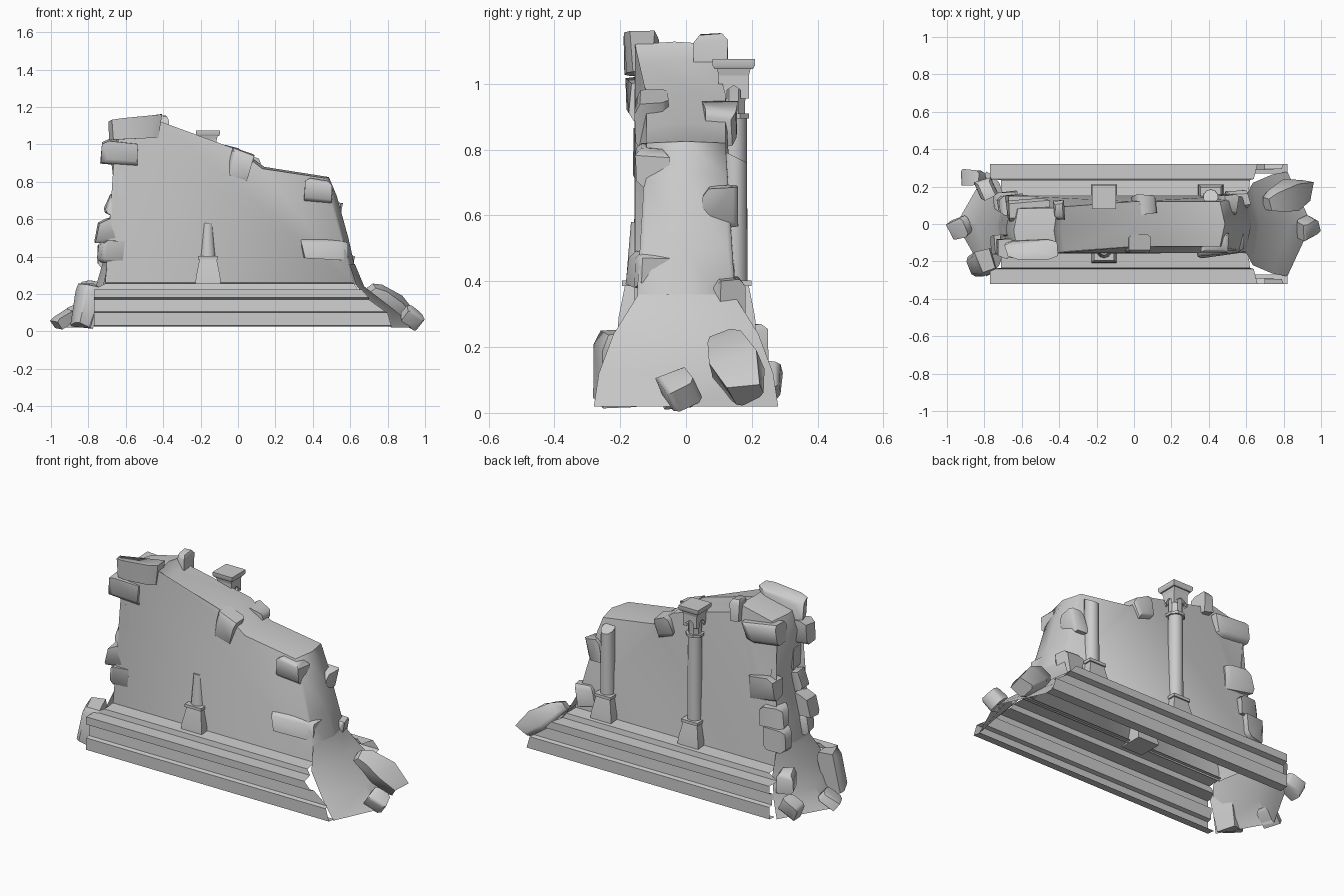
import bpy, bmesh, math, random
from mathutils import Vector, Euler

random.seed(4)
cube = bpy.data.objects.get("Cube")
if cube:
    bpy.data.objects.remove(cube)

stone = bpy.data.materials.new("grey stone")
stone.use_nodes = True
grey = (0.6, 0.6, 0.6, 1)
stone.diffuse_color = grey
stone.node_tree.nodes["Principled BSDF"].inputs["Base Color"].default_value = grey


def finish(name, bm, angle=40):
    bmesh.ops.recalc_face_normals(bm, faces=bm.faces)
    mesh = bpy.data.meshes.new(name)
    bm.to_mesh(mesh)
    bm.free()
    mesh.materials.append(stone)
    obj = bpy.data.objects.new(name, mesh)
    bpy.context.collection.objects.link(obj)
    bpy.ops.object.select_all(action="DESELECT")
    obj.select_set(True)
    bpy.context.view_layer.objects.active = obj
    bpy.ops.object.shade_smooth_by_angle(angle=math.radians(angle))


def bridge(bm, a, b, closed=True):
    count = len(a)
    for i in range(count if closed else count - 1):
        j = (i + 1) % count
        bm.faces.new((a[i], a[j], b[j], b[i]))


# Broken wall: thicker towards the foot, leaning forward at its tall end
def wall_depth(x, z):
    half = .12 + .12 * max(0, .55 - z)
    lean = .1 * max(0, z - .7) * min(1, max(0, -x * 2))
    return -half - lean, half - lean


outline = [(-.71, .25), (-.68, .5), (-.63, .74), (-.66, .97), (-.62, 1.07),
           (-.41, 1.12), (-.37, 1.065), (0, .97), (.13, .87), (.46, .82),
           (.5, .72), (.56, .5), (.62, .25)]
bm = bmesh.new()
front, middle, back = [], [], []
for x, z in outline:
    near, far = wall_depth(x, z)
    out = Vector((x, 0, z - .55)).normalized()
    front.append(bm.verts.new((x, near, z)))
    middle.append(bm.verts.new((x + out.x * .03, (near + far) / 2, z + max(out.z, 0) * .01)))
    back.append(bm.verts.new((x, far, z)))
bridge(bm, front, middle, False)
bridge(bm, middle, back, False)
bmesh.ops.triangulate(bm, faces=[bm.faces.new(front), bm.faces.new(back)])
finish("broken_wall", bm, 50)

# Flared wall ends, hollow inside: height, corner, half depth, pointed tip
flares = {"left_flare": [(.02, -.79, .28, -.95), (.12, -.76, .265, -.84),
                         (.24, -.72, .22, -.76), (.36, -.695, .145, -.725)],
          "right_flare": [(.02, .82, .28, .95), (.12, .74, .265, .83),
                          (.24, .635, .22, .675), (.36, .595, .145, .625)]}
for name, levels in flares.items():
    bm = bmesh.new()
    rows = [[bm.verts.new(p) for p in ((corner, -depth, z), (tip, 0, z), (corner, depth, z))]
            for z, corner, depth, tip in levels]
    for a, b in zip(rows, rows[1:]):
        bridge(bm, a, b, False)
    finish(name, bm, 30)

# Stepped mouldings on both long sides: depth, height, broken right end
moulding = [(.27, .025, .82), (.32, .03, .82), (.32, .1, .8), (.295, .105, .79),
            (.29, .17, .7), (.32, .18, .7), (.32, .225, .66), (.24, .225, .64),
            (.235, .255, .62), (.14, .262, .61)]
for side, label in ((-1, "front"), (1, "back")):
    bm = bmesh.new()
    a = [bm.verts.new((-.77 if z < .23 else -.71, side * y, z)) for y, z, end in moulding]
    b = [bm.verts.new((end, side * y, z)) for y, z, end in moulding]
    bridge(bm, a, b, False)
    finish(label + "_moulding", bm, 30)


# Stack of rings of a given height and half width
def stack(name, x, y, levels, count, tilt=0):
    bm = bmesh.new()
    grow = 1 / math.cos(math.pi / count)
    loops = []
    for z, half in levels:
        loop = []
        for i in range(count):
            a = math.tau * (i + .5) / count
            dx, dy = half * grow * math.cos(a), half * grow * math.sin(a)
            drop = tilt * dy if len(loops) == len(levels) - 1 else 0
            loop.append(bm.verts.new((x + dx, y + dy, z - drop)))
        loops.append(loop)
    for a, b in zip(loops, loops[1:]):
        bridge(bm, a, b)
    bm.faces.new(loops[0])
    bm.faces.new(loops[-1])
    finish(name, bm)


# Three columns with plinth, collar and shaft
for label, x, y, top, tip, tilt in [("front_stub", -.16, -.14, .58, .026, 0),
                                    ("back_tall", -.16, .145, .9, .038, 0),
                                    ("back_broken", .41, .145, .78, .038, .5)]:
    stack(label + "_plinth", x, y, [(.25, .068), (.29, .065), (.385, .046)], 4)
    stack(label + "_collar", x, y, [(.385, .054), (.402, .054)], 4)
    stack(label + "_shaft", x, y, [(.4, .04), (top, tip)], 10, tilt)

# Capital of the tall column
cx, cy = -.16, .145
stack("capital_ring", cx, cy, [(.895, .047), (.91, .047)], 8)
stack("capital_bell", cx, cy, [(.91, .034), (.985, .036), (1.03, .046)], 8)
stack("capital_neck", cx, cy, [(1.025, .046), (1.05, .052)], 4)
stack("capital_slab", cx, cy, [(1.045, .058), (1.055, .064), (1.075, .064)], 4)

# Arched leaf on each face of the capital
half_arch = [(.044, 1.03), (.044, .955), (.03, .975)]
arch = [(-s, z) for s, z in half_arch] + [(0, .995)] + half_arch[::-1]
for i in range(4):
    a = i * math.pi / 2
    out = Vector((math.cos(a), math.sin(a), 0))
    along = Vector((-out.y, out.x, 0))
    bm = bmesh.new()
    inner, outer = [[bm.verts.new(Vector((cx, cy, z)) + out * d + along * s) for s, z in arch]
                    for d in (.02, .046)]
    bridge(bm, inner, outer)
    bm.faces.new(outer)
    finish("capital_leaf", bm, 30)


# Irregular chamfered stone block, optionally narrowed towards both ends
def block(name, place, size, turn, taper=0):
    bm = bmesh.new()
    bmesh.ops.create_cube(bm, size=1)
    for v in bm.verts:
        v.co = Vector([c * random.uniform(.75, 1.06) for c in v.co])
    bmesh.ops.bevel(bm, geom=random.sample(list(bm.edges), 5), offset=.16,
                    segments=1, affect="EDGES")
    if taper:
        long_edges = [e for e in bm.edges
                      if abs(e.verts[0].co.x - e.verts[1].co.x) > .5]
        bmesh.ops.subdivide_edges(bm, edges=long_edges, cuts=1)
    rot = Euler([math.radians(t) for t in turn])
    for v in bm.verts:
        pinch = 1.1 - taper * min(1, abs(v.co.x) * 2)
        v.co = Vector([c * s for c, s in zip(v.co, size)])
        if taper:
            v.co.y *= pinch
            v.co.z *= pinch
        v.co.rotate(rot)
        v.co += Vector(place)
    finish(name, bm, 50)


# Loose blocks bedded in each wall face: x, z, width, height, tilt
front_blocks = [(-.55, 1.085, .3, .12, -6), (.01, .885, .13, .19, 18),
                (-.63, .955, .23, .14, 5), (-.6, .79, .12, .16, 0),
                (-.66, .67, .1, .12, 20), (-.62, .545, .29, .13, -3),
                (-.68, .43, .13, .13, 5), (.425, .755, .16, .12, 5),
                (.47, .435, .27, .12, 3)]
back_blocks = [(-.4, 1.09, .06, .13, 0), (-.57, 1, .22, .13, 8),
               (.05, .88, .12, .13, 20), (-.59, .69, .18, .15, 10),
               (-.66, .54, .15, .12, 0), (-.68, .41, .14, .14, 0),
               (.5, .63, .1, .14, 10), (.55, .345, .12, .14, 10)]
for label, face, items in (("front_block", 0, front_blocks), ("back_block", 1, back_blocks)):
    for x, z, width, height, tilt in items:
        y = wall_depth(x, z)[face] * .87
        block(label, (x, y, z), (width, .11, height), (0, tilt, random.uniform(0, 8)))

# Fallen blocks around the footing
block("fallen_slab", (.815, .15, .145), (.31, .16, .14), (25, 38, 18), .55)
block("right_tip_block", (.925, -.02, .075), (.11, .1, .09), (30, 30, 25))
block("left_tip_block", (-.93, -.02, .065), (.12, .11, .07), (10, -30, 20))
block("back_corner_block", (-.865, .25, .095), (.12, .09, .1), (0, -25, 0))
block("back_step_block", (-.79, .19, .21), (.1, .11, .13), (0, 0, 25))
block("front_corner_block", (-.815, -.21, .14), (.11, .14, .26), (0, 12, 20))
